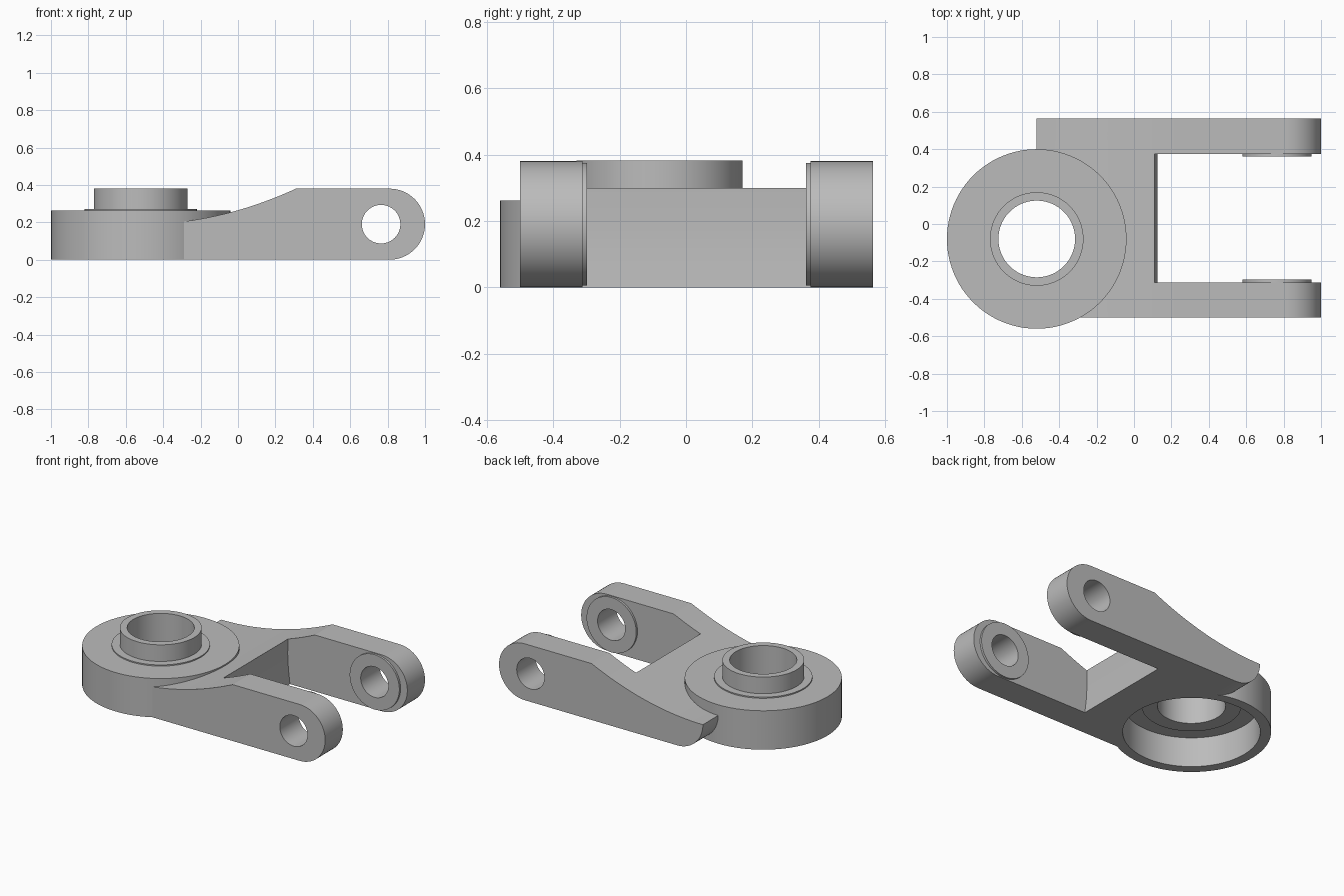
import bpy, bmesh, math
from mathutils import Matrix

cube = bpy.data.objects.get("Cube")
if cube:
    bpy.data.objects.remove(cube, do_unlink=True)

grey = bpy.data.materials.new("plain_grey")
grey.use_nodes = True
colour = (0.5, 0.5, 0.5, 1)
grey.diffuse_color = colour
grey.node_tree.nodes["Principled BSDF"].inputs["Base Color"].default_value = colour

HUB = (-0.52, -0.08)          # hub axis
PIN_X, PIN_Z = 0.765, 0.19    # pin hole axis
FRONT, BACK = -0.5, 0.563     # outer faces of the arms
GAP_FRONT, GAP_BACK = -0.312, 0.375
R = 0.19                      # arm end radius


def make_object(name, bm):
    bmesh.ops.recalc_face_normals(bm, faces=bm.faces[:])
    mesh = bpy.data.meshes.new(name)
    bm.to_mesh(mesh)
    bm.free()
    mesh.materials.append(grey)
    obj = bpy.data.objects.new(name, mesh)
    bpy.context.collection.objects.link(obj)
    return obj


def extrude_y(name, outline, y0, y1):
    """Prism from an x-z outline between two y positions."""
    bm = bmesh.new()
    face = bm.faces.new([bm.verts.new((x, y0, z)) for x, z in outline])
    new = bmesh.ops.extrude_face_region(bm, geom=[face])["geom"]
    bmesh.ops.translate(bm, vec=(0, y1 - y0, 0),
                        verts=[v for v in new if isinstance(v, bmesh.types.BMVert)])
    return make_object(name, bm)


def lathe(name, profile, matrix, steps=96):
    """Ring made by turning a closed radius-height profile."""
    bm = bmesh.new()
    rings = []
    for i in range(steps):
        a = 2 * math.pi * i / steps
        rings.append([bm.verts.new((r * math.cos(a), r * math.sin(a), h))
                      for r, h in profile])
    n = len(profile)
    for i in range(steps):
        p, q = rings[i], rings[(i + 1) % steps]
        for j in range(n):
            k = (j + 1) % n
            bm.faces.new((p[j], q[j], q[k], p[k]))
    bm.transform(matrix)
    return make_object(name, bm)


def cylinder(name, radius, depth, matrix):
    bm = bmesh.new()
    bmesh.ops.create_cone(bm, cap_ends=True, segments=96, radius1=radius,
                          radius2=radius, depth=depth, matrix=matrix)
    return make_object(name, bm)


def cut(target, cutter):
    cutter.hide_render = True
    mod = target.modifiers.new("cut", "BOOLEAN")
    mod.operation, mod.solver, mod.object = "DIFFERENCE", "EXACT", cutter
    bpy.context.view_layer.objects.active = target
    bpy.ops.object.modifier_apply(modifier=mod.name)
    bpy.data.objects.remove(cutter, do_unlink=True)


def arc(cx, cz, start, end, steps):
    angles = [math.radians(start + (end - start) * i / steps) for i in range(steps + 1)]
    return [(cx + R * math.cos(a), cz + R * math.sin(a)) for a in angles]


# Fork body: rounded tip, flat top, sweeping concave slope, rounded tail
sweep_start, sweep_end, steps = 0.31, HUB[0], 28
outline = arc(1 - R, R, -90, 90, 32)
for i in range(steps):
    x = sweep_start + (sweep_end - sweep_start) * i / steps
    outline.append((x, 0.19 + 0.276 * (x - sweep_end) ** 2))
outline += arc(sweep_end + R, R, 180, 270, 16)
fork = extrude_y("fork_body", outline, FRONT, BACK)

# Opening between the arms
gap = [(0.125, -0.1), (0.125, 0), (0.113, 0.1), (0.108, 0.2), (0.11, 0.3),
       (0.11, 0.6), (1.2, 0.6), (1.2, -0.1)]
cut(fork, extrude_y("gap_cutter", gap, GAP_FRONT, GAP_BACK))

# Pin holes and seat for the hub
along_y = Matrix.Rotation(math.pi / 2, 4, "X")
cut(fork, cylinder("pin_cutter", 0.103, 3,
                   Matrix.Translation((PIN_X, 0, PIN_Z)) @ along_y))
cut(fork, cylinder("hub_cutter", 0.478, 2, Matrix.Translation((*HUB, 0))))

# Hub: hollow cup with a stepped top and an upright collar
hub = lathe("hub", [
    (0.48, 0), (0.48, 0.262), (0.3, 0.262), (0.3, 0.27), (0.25, 0.27),
    (0.25, 0.382), (0.205, 0.382), (0.205, 0.18), (0.3, 0.18), (0.3, 0.2),
    (0.415, 0.2), (0.415, 0)], Matrix.Translation((*HUB, 0)))

# Thin pads around the pin holes on the inner faces of the arms
pad = [(0.103, -0.007), (0.185, -0.007), (0.185, 0.007), (0.103, 0.007)]
parts = [fork, hub]
for name, y in (("front_arm_pad", GAP_FRONT + 0.007), ("back_arm_pad", GAP_BACK - 0.007)):
    parts.append(lathe(name, pad, Matrix.Translation((PIN_X, y, PIN_Z)) @ along_y))

# Smooth curved walls, keep sharp edges
bpy.ops.object.select_all(action="DESELECT")
for part in parts:
    part.select_set(True)
bpy.context.view_layer.objects.active = fork
bpy.ops.object.shade_smooth_by_angle(angle=math.radians(20))
